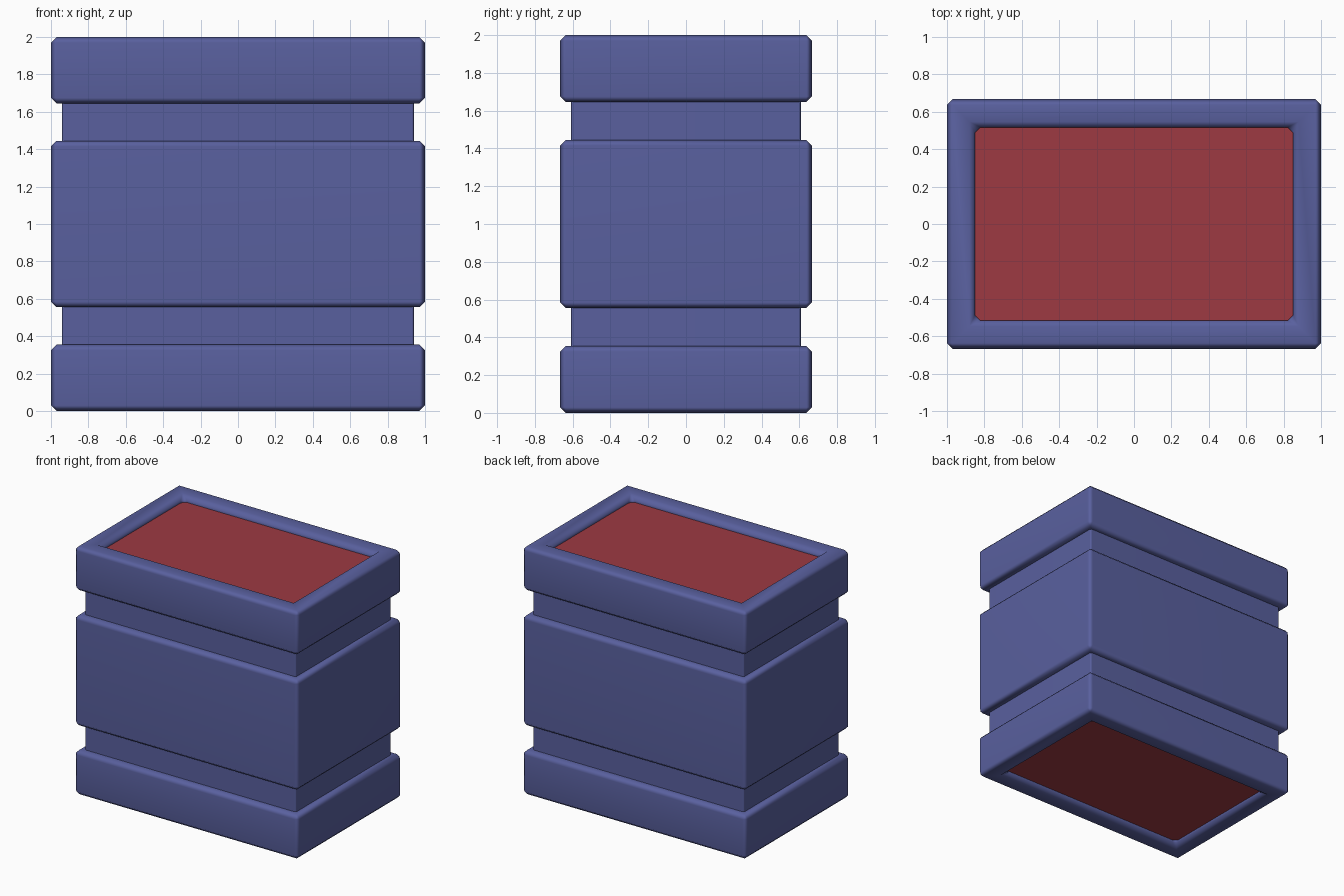
import bpy, bmesh, math

if "Cube" in bpy.data.objects:
    bpy.data.objects.remove(bpy.data.objects["Cube"])

HX, HY = 1.0, 0.667      # outer half sizes
C = 0.03                 # edge chamfer
GROOVE = 0.058           # groove depth
RIM, SINK = 0.15, 0.05   # rim width and recess depth


def material(name, color):
    m = bpy.data.materials.new(name)
    m.diffuse_color = (*color, 1)
    m.use_nodes = True
    m.node_tree.nodes["Principled BSDF"].inputs["Base Color"].default_value = m.diffuse_color
    return m


def outline(inset, cut, z):
    # rectangle with cut corners, counter-clockwise
    x, y = HX - inset, HY - inset
    return [(x, -y + cut, z), (x, y - cut, z), (x - cut, y, z), (-x + cut, y, z),
            (-x, y - cut, z), (-x, -y + cut, z), (-x + cut, -y, z), (x - cut, -y, z)]


def finish(name, bm, mat):
    me = bpy.data.meshes.new(name)
    bm.to_mesh(me)
    bm.free()
    me.materials.append(mat)
    ob = bpy.data.objects.new(name, me)
    bpy.context.collection.objects.link(ob)
    return ob


def band(z0, z1):
    # side profile of one raised band: (inset, corner cut, z)
    return [(C, 0, z0), (0, C, z0 + C), (0, C, z1 - C), (C, 0, z1)]


def groove(z0, z1):
    return [(GROOVE, 0.012, z0), (GROOVE, 0.012, z1)]


blue = material("blue_shell", (0.1, 0.117, 0.345))
red = material("red_panel", (0.34, 0.042, 0.055))

# Shell: lower recess, three bands with two grooves, upper recess
bottom_rim = [(RIM, C, SINK), (RIM, C, C), (RIM - C, 0, 0)]
top_rim = [(i, c, 2 - z) for i, c, z in reversed(bottom_rim)]
profile = (bottom_rim + band(0, 0.355) + groove(0.355, 0.555) + band(0.555, 1.445)
           + groove(1.445, 1.645) + band(1.645, 2) + top_rim)

bm = bmesh.new()
rings = [[bm.verts.new(p) for p in outline(*row)] for row in profile]
for a, b in zip(rings, rings[1:]):
    for i in range(8):
        j = (i + 1) % 8
        bm.faces.new((a[i], a[j], b[j], b[i]))
bmesh.ops.remove_doubles(bm, verts=bm.verts, dist=1e-4)
shell = finish("shell", bm, blue)
for p in shell.data.polygons:
    p.use_smooth = True
shell.data.set_sharp_from_angle(angle=math.radians(60))
wn = shell.modifiers.new("weighted_normals", 'WEIGHTED_NORMAL')
wn.keep_sharp = True

# Recessed end panels
for name, z, flip in (("top_panel", 2 - SINK, False), ("bottom_panel", SINK, True)):
    bm = bmesh.new()
    pts = outline(RIM, C, z)
    bm.faces.new([bm.verts.new(p) for p in (reversed(pts) if flip else pts)])
    finish(name, bm, red)
